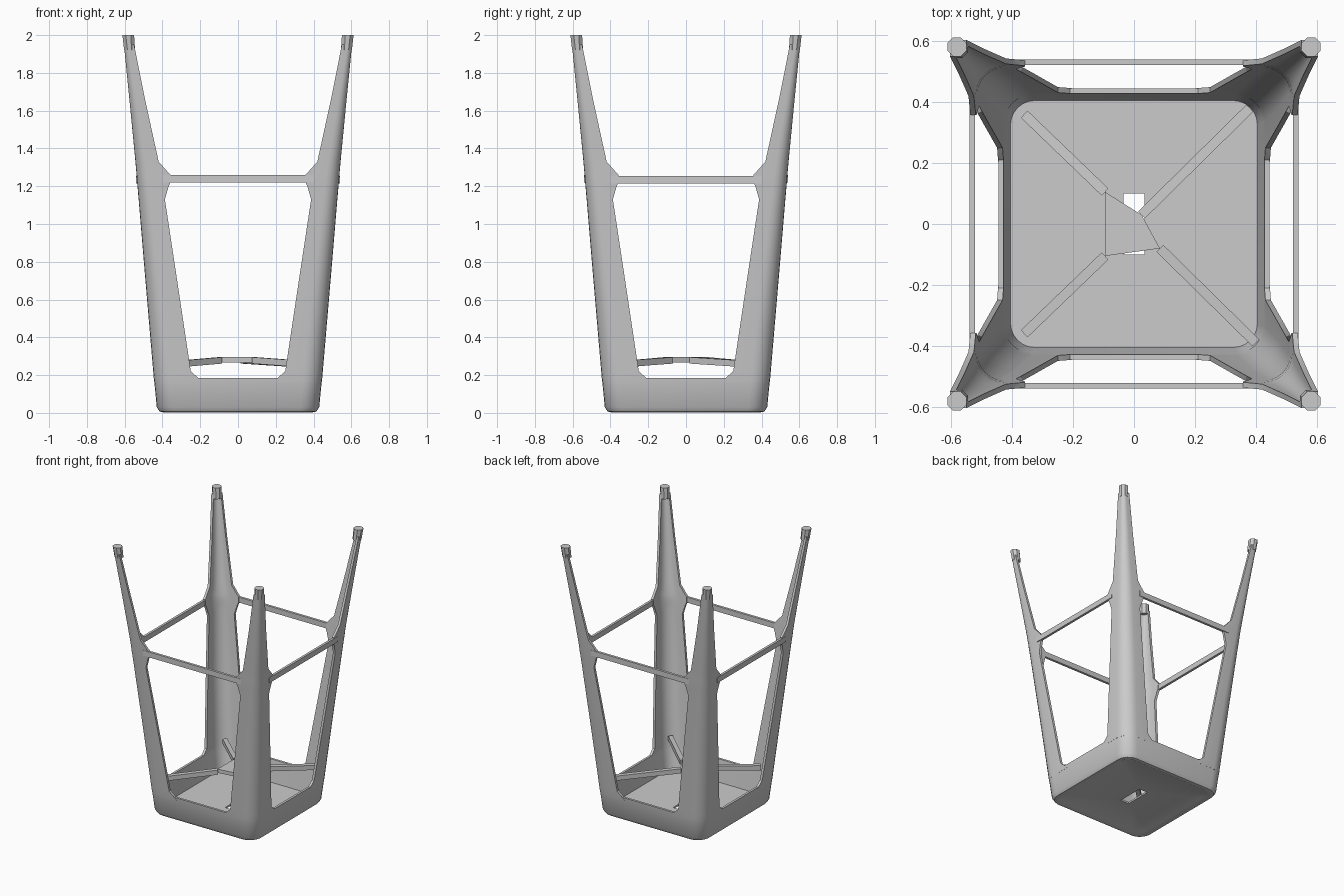
import bpy, bmesh, math
from mathutils import Vector

if "Cube" in bpy.data.objects:
    bpy.data.objects.remove(bpy.data.objects["Cube"])


def finish(name, bm, mirror=None, angle=None):
    bmesh.ops.recalc_face_normals(bm, faces=bm.faces)
    me = bpy.data.meshes.new(name)
    bm.to_mesh(me)
    bm.free()
    ob = bpy.data.objects.new(name, me)
    bpy.context.collection.objects.link(ob)
    if mirror:
        m = ob.modifiers.new("mirror", 'MIRROR')
        m.use_axis = mirror
        m.use_mirror_merge = False
    if angle:
        bpy.ops.object.select_all(action='DESELECT')
        ob.select_set(True)
        bpy.context.view_layer.objects.active = ob
        bpy.ops.object.shade_smooth_by_angle(angle=math.radians(angle))
    return ob


def loft(rings, closed=False, caps=False):
    bm = bmesh.new()
    vr = [[bm.verts.new(p) for p in r] for r in rings]
    n = len(vr[0])
    pairs = list(zip(vr, vr[1:])) + ([(vr[-1], vr[0])] if closed else [])
    for a, b in pairs:
        for i in range(n):
            j = (i + 1) % n
            bm.faces.new((a[i], a[j], b[j], b[i]))
    if caps:
        bm.faces.new(vr[0])
        bm.faces.new(vr[-1])
    return bm


def arc(cx, cy, r, a0, steps=6):
    return [(cx + r * math.cos(a0 + k * math.pi / 2 / steps),
             cy + r * math.sin(a0 + k * math.pi / 2 / steps)) for k in range(steps + 1)]


def rounded(hx, hy, r, z):
    pts = []
    for q, (sx, sy) in enumerate([(1, 1), (-1, 1), (-1, -1), (1, -1)]):
        pts += arc(sx * (hx - r), sy * (hy - r), r, q * math.pi / 2)
    return [(x, y, z) for x, y in pts]


# seat pan: outer skirt, rim, inner wall, floor and central slot
seat = [(.035, .1, .002, .012), (.375, .375, .07, .012), (.395, .395, .08, .003),
        (.415, .415, .09, .007), (.43, .43, .1, .03), (.445, .445, .1, .185),
        (.428, .428, .09, .185), (.405, .405, .08, .025), (.035, .1, .002, .025)]
finish("seat_pan", loft([rounded(*s) for s in seat], closed=True), angle=35)


# legs: tapering angled sheets; stations are (z, outer, free edge, corner radius)
def leg_ring(z, o, e, r, t=.018):
    f = .55 * min(o - e, .17)
    outer = [(o, e)] + arc(o - r, o - r, r, 0) + [(e, o)]
    i = o - t
    inner = [(i, e)] + arc(i - f, i - f, f, 0) + [(e, i)]
    return [(x, y, z) for x, y in outer + inner[::-1]]


stations = [(.16, .443, .19, .1), (.185, .446, .21, .1), (.22, .449, .25, .1),
            (.7, .49, .322, .09), (1.13, .526, .387, .075), (1.2, .532, .367, .072),
            (1.22, .534, .358, .071), (1.26, .537, .358, .07), (1.33, .543, .42, .065),
            (1.65, .574, .49, .045), (1.95, .604, .55, .025)]
finish("legs", loft([leg_ring(*s) for s in stations], caps=True),
       mirror=(True, True, False), angle=35)


# closed octagonal feet
def foot_ring(z, c, h, k=.018):
    o = [(h, -h + k), (h, h - k), (h - k, h), (-h + k, h),
         (-h, h - k), (-h, -h + k), (-h + k, -h), (h - k, -h)]
    return [(c + x, c + y, z) for x, y in o]


finish("feet", loft([foot_ring(1.92, .574, .029), foot_ring(2.0, .581, .031)], caps=True),
       mirror=(True, True, False))


# bars of rectangular section between two points
def bar(a, b, width, height):
    a, b = Vector(a), Vector(b)
    side = (b - a).cross(Vector((0, 0, 1))).normalized() * width / 2
    up = Vector((0, 0, height / 2))
    return loft([[p - side - up, p + side - up, p + side + up, p - side + up]
                 for p in (a, b)], caps=True)


finish("front_back_rails", bar((-.4, .53, 1.24), (.4, .53, 1.24), .018, .04),
       mirror=(False, True, False))
finish("side_rails", bar((.53, -.4, 1.235), (.53, .4, 1.235), .018, .04),
       mirror=(True, False, False))

# cross brace: uneven centre plate with four straps to the corners
plate = [(-.095, .105), (.025, .03), (.085, -.08), (-.095, -.105)]
corners = [(-.36, .36), (.38, .38), (.4, -.39), (-.36, -.36)]
finish("brace_plate", loft([[(x, y, z) for x, y in plate] for z in (.268, .295)], caps=True))
for n, (p, c) in enumerate(zip(plate, corners)):
    finish("brace_strap_%d" % (n + 1), bar((*p, .278), (*c, .255), .032, .034))
